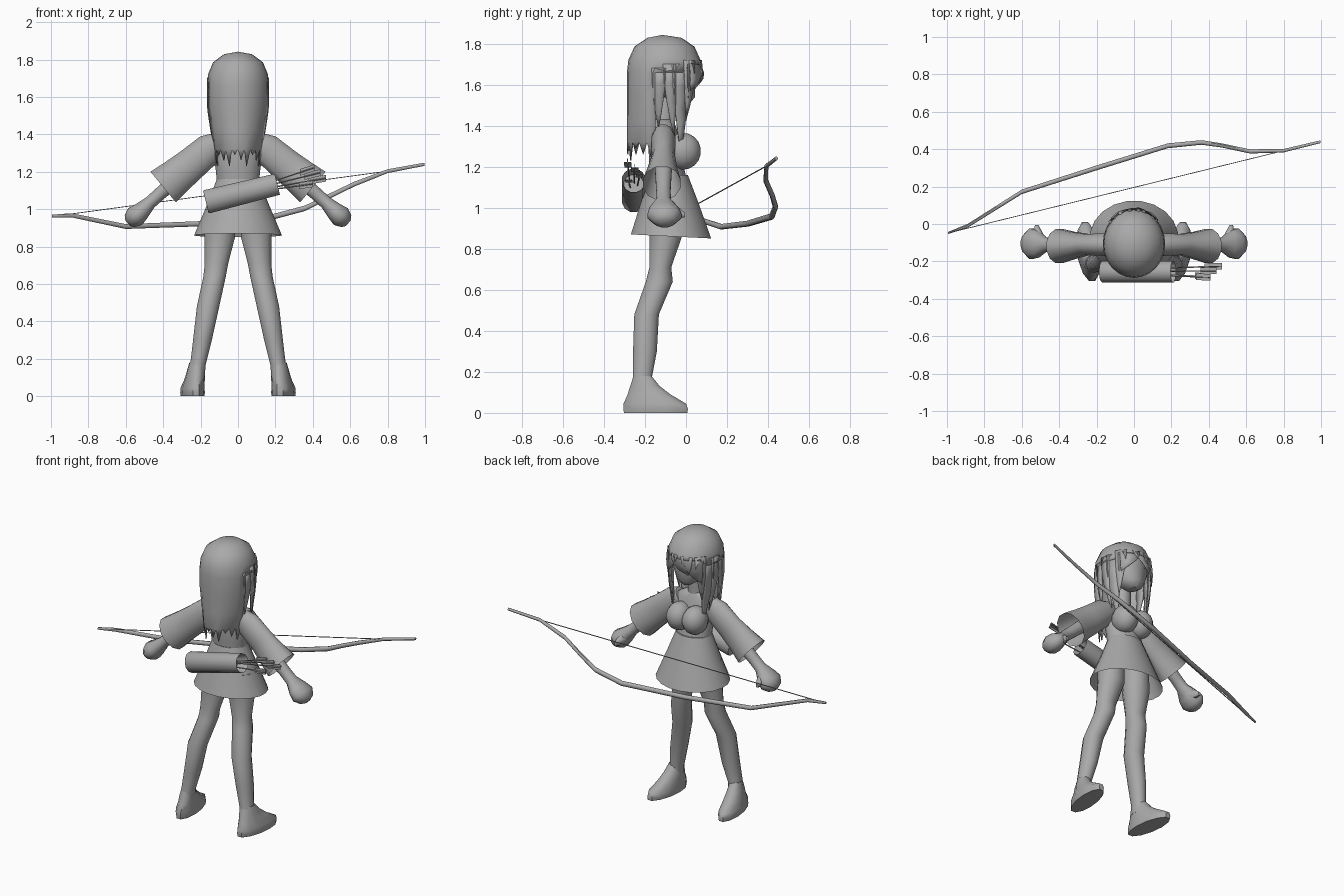
import bpy, bmesh, math
from mathutils import Vector

cube = bpy.data.objects.get("Cube")
if cube:
    bpy.data.objects.remove(cube)

grey = bpy.data.materials.new("plain_grey")
grey.use_nodes = True
COLOUR = (0.4, 0.4, 0.4, 1)
grey.diffuse_color = COLOUR
grey.node_tree.nodes["Principled BSDF"].inputs["Base Color"].default_value = COLOUR

X, Y, Z = Vector((1, 0, 0)), Vector((0, 1, 0)), Vector((0, 0, 1))


def finish(name, bm, angle=50, recalc=True):
    if recalc:
        bmesh.ops.recalc_face_normals(bm, faces=bm.faces)
    mesh = bpy.data.meshes.new(name)
    bm.to_mesh(mesh)
    bm.free()
    obj = bpy.data.objects.new(name, mesh)
    bpy.context.collection.objects.link(obj)
    mesh.materials.append(grey)
    bpy.ops.object.select_all(action='DESELECT')
    obj.select_set(True)
    bpy.context.view_layer.objects.active = obj
    bpy.ops.object.shade_smooth_by_angle(angle=math.radians(angle))
    return obj


def loft(name, sections, u=X, v=Y, sides=12, caps=(True, True), side=1):
    """Skin elliptical sections (x, y, z, radius along u, radius along v)."""
    bm = bmesh.new()
    rings = []
    for x, y, z, a, b in sections:
        ring = []
        for i in range(sides):
            t = math.tau * (i + 0.5) / sides
            p = Vector((x, y, z)) + u * (a * math.cos(t)) + v * (b * math.sin(t))
            p.x *= side
            ring.append(bm.verts.new(p))
        rings.append(ring)
    for r, s in zip(rings, rings[1:]):
        for i in range(sides):
            j = (i + 1) % sides
            bm.faces.new((r[i], r[j], s[j], s[i]))
    for ring, cap in zip((rings[0], rings[-1]), caps):
        if cap:
            bm.faces.new(ring)
    return finish(name, bm)


def ball(name, centre, radii):
    bm = bmesh.new()
    bmesh.ops.create_uvsphere(bm, u_segments=14, v_segments=9, radius=1)
    bmesh.ops.scale(bm, vec=radii, verts=bm.verts)
    bmesh.ops.translate(bm, vec=centre, verts=bm.verts)
    return finish(name, bm)


# Head, neck and torso
loft("head", [(0, -.02, 1.505, .03, .035), (0, -.04, 1.54, .08, .085),
              (0, -.08, 1.61, .125, .125), (0, -.09, 1.72, .14, .14)], sides=14)
loft("neck", [(0, -.11, 1.37, .055, .05), (0, -.1, 1.56, .045, .045)])
loft("torso", [(0, -.11, 1.43, .06, .045), (0, -.11, 1.39, .13, .065),
               (0, -.105, 1.3, .135, .08), (0, -.095, 1.2, .12, .085),
               (0, -.085, 1.14, .115, .09)], sides=16)
for s, n in ((1, "left"), (-1, "right")):
    ball(n + "_chest", (s * .058, -.015, 1.275), (.078, .088, .09))

# Flared skirt, open below
skirt = loft("skirt", [(0, -.085, 1.16, .115, .095), (0, -.08, 1.03, .165, .14),
                       (0, -.073, .86, .237, .198)], sides=20, caps=(True, False))
for vert in skirt.data.vertices:
    if vert.co.z < .9:
        vert.co.z -= .05 * (vert.co.y + .073)

# Limbs, mirrored
slant = Vector((.64, 0, .77))
for s, n in ((1, "left"), (-1, "right")):
    loft(n + "_sleeve", [(.1, -.11, 1.36, .05, .06), (.15, -.11, 1.325, .062, .085),
                         (.25, -.11, 1.24, .058, .092), (.33, -.115, 1.175, .075, .1),
                         (.4, -.118, 1.118, .095, .11)],
         Y, slant, caps=(True, False), side=s)
    loft(n + "_arm", [(.25, -.11, 1.23, .045, .045), (.42, -.11, 1.08, .036, .036),
                      (.47, -.11, 1.035, .038, .036), (.515, -.107, .99, .075, .05),
                      (.55, -.105, .96, .085, .06), (.58, -.105, .935, .055, .042),
                      (.59, -.105, .925, .02, .02)], Y, slant, side=s)
    loft(n + "_thumb", [(.5, -.08, .99, .03, .035), (.515, -.035, .975, .022, .028),
                        (.52, -.005, .965, .01, .012)], X, Z, sides=8, side=s)
    loft(n + "_leg", [(.095, -.1, 1, .08, .085), (.098, -.1, .85, .085, .08),
                      (.115, -.125, .71, .065, .055), (.125, -.13, .64, .062, .068),
                      (.16, -.192, .48, .062, .062), (.19, -.2, .3, .052, .06),
                      (.214, -.213, .17, .043, .048), (.222, -.215, .1, .045, .06)], side=s)
    loft(n + "_foot", [(.22, -.212, .18, .04, .045), (.226, -.2, .13, .048, .075),
                       (.232, -.18, .09, .053, .108), (.243, -.152, .045, .061, .158),
                       (.243, -.148, .02, .063, .163), (.243, -.148, 0, .06, .16)],
         X, Vector((.12, 1, 0)), side=s)


# Hair: a cap, a ragged back curtain and tapering locks
def hair_point(deg, z):
    t = math.radians(deg)
    low = max(0, 1.55 - z)
    back = max(0, -math.cos(t))
    return Vector(((.167 - .14 * low) * math.sin(t),
                   -.105 + (.183 - .1 * low * (1 - back)) * math.cos(t), z))


bm = bmesh.new()
top = bm.verts.new((0, -.115, 1.842))
previous = None
STEPS = 24
for f, z in ((.45, 1.828), (.8, 1.785), (.96, 1.72), (1, 1.66)):
    ring = []
    for i in range(STEPS):
        p = hair_point(360 * i / STEPS, z)
        front = abs(i - STEPS / 2) > STEPS / 2 - 4
        p.z += .04 if front and f == 1 else 0
        ring.append(bm.verts.new((p.x * f, -.105 + (p.y + .105) * f, p.z)))
    for i in range(STEPS):
        j = (i + 1) % STEPS
        if previous:
            bm.faces.new((previous[i], previous[j], ring[j], ring[i]))
        else:
            bm.faces.new((top, ring[i], ring[j]))
    previous = ring

# back curtain hangs from the cap's lower rim
levels = (1.55, 1.42, 1.32)
first, last = 7, 17
row = previous[first:last + 1]
for z in levels:
    new = [bm.verts.new(hair_point(360 * i / STEPS, z)) for i in range(first, last + 1)]
    for k in range(len(new) - 1):
        bm.faces.new((row[k], row[k + 1], new[k + 1], new[k]))
    row = new
for k in range(len(row) - 1):
    tip = hair_point(360 * (first + k + .5) / STEPS, 1.23 + .03 * (k % 3))
    bm.faces.new((row[k], row[k + 1], bm.verts.new(tip)))


def lock(start, end, z_top, z_tip, tip_deg, bulge=0.0):
    rows = []
    for k in range(5):
        t = k / 4
        z = z_top + (z_tip - z_top) * t
        taper = 1 - t ** 1.8
        pair = []
        for edge in (start, end):
            p = hair_point(tip_deg + (edge - tip_deg) * taper, z)
            p += Vector((p.x, p.y + .105, 0)).normalized() * bulge * math.sin(math.pi * t)
            pair.append(bm.verts.new(p))
        rows.append(pair)
    for a, b in zip(rows, rows[1:]):
        bm.faces.new((a[0], a[1], b[1], b[0]))


for s in (1, -1):
    lock(s * 48, s * 78, 1.7, 1.25, s * 58)
    lock(s * 72, s * 92, 1.7, 1.33, s * 72)
    lock(s * 88, s * 110, 1.68, 1.38, s * 100)
    lock(s * 35, s * 58, 1.72, 1.42, s * 52)
# swept fringe
lock(-52, -5, 1.72, 1.55, -48, .008)
lock(-30, 22, 1.72, 1.6, -22, .012)
lock(5, 48, 1.72, 1.57, 46, .008)
bmesh.ops.remove_doubles(bm, verts=bm.verts, dist=.0005)
hair = finish("hair", bm)
shell = hair.modifiers.new("thickness", 'SOLIDIFY')
shell.thickness = .006

# Bow and string
loft("bow", [(-.995, -.048, .963, .006, .008), (-.89, -.01, .967, .011, .012),
             (-.6, .172, .907, .013, .014), (-.2, .3, .922, .014, .015),
             (.18, .418, .957, .014, .016), (.36, .436, 1.005, .013, .016),
             (.47, .42, 1.06, .012, .015), (.62, .388, 1.133, .012, .014),
             (.8, .392, 1.203, .01, .011), (.998, .44, 1.24, .008, .009)],
     Y, Z, sides=8)
loft("bow_string", [(-.96, -.04, .965, .003, .003), (.8, .392, 1.203, .003, .003)],
     Y, Z, sides=4)

# Quiver and arrows
across = Vector((-.24, 0, .97))
loft("quiver", [(-.172, -.255, 1.038, .055, .062), (-.165, -.255, 1.04, .06, .066),
                (.21, -.255, 1.133, .06, .06), (.14, -.255, 1.115, .048, .048)], Y, across)
ends = ((.41, -.285, 1.222), (.44, -.25, 1.195), (.47, -.225, 1.165), (.4, -.28, 1.135))
for i, (x, y, z) in enumerate(ends):
    start = Vector((.1, -.255 + (y + .255) * .6, 1.107 + (z - 1.18) * .3))
    end = Vector((x, y, z))
    loft(f"arrow_{i + 1}", [(*start, .004, .004), (*end, .004, .004)], Y, Z, sides=5)
    for j, (wide, tall) in enumerate(((.025, .002), (.002, .025))):
        mid = end.lerp(start, .25)
        loft(f"fletching_{i + 1}_{j + 1}", [(*mid, wide, tall), (*end, wide, tall)],
             Y, Z, sides=4)
